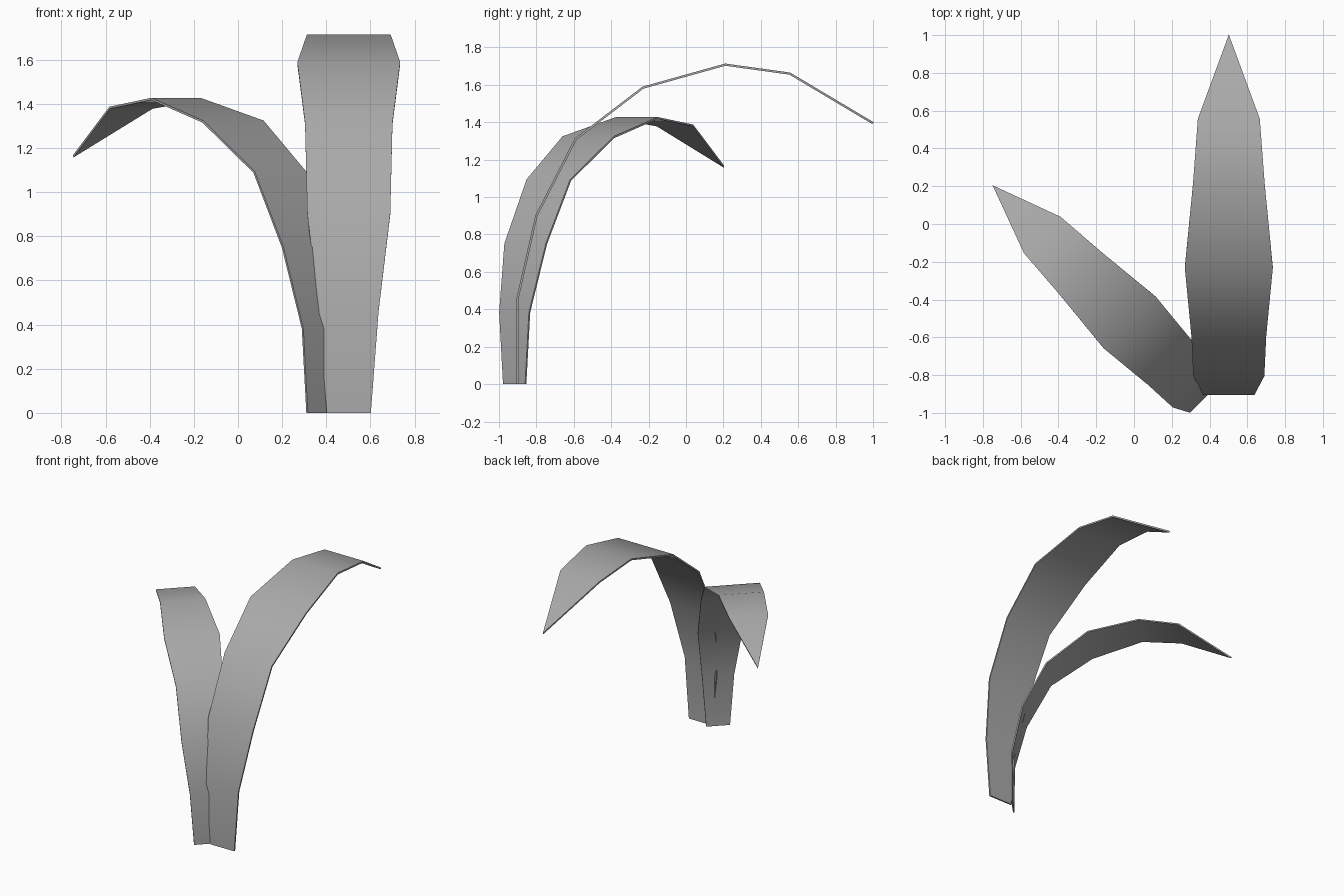
import bpy
import bmesh
from math import radians

cube = bpy.data.objects.get("Cube")
if cube:
    bpy.data.objects.remove(cube, do_unlink=True)

# One plain grey for both leaves
grey = bpy.data.materials.new("leaf grey")
grey.use_nodes = True
colour = (0.4, 0.4, 0.4, 1)
grey.diffuse_color = colour
grey.node_tree.nodes["Principled BSDF"].inputs["Base Color"].default_value = colour

# Arching leaf: reach from the root, height, half width
ARCH = [
    (0.0, 0.0, 0.10),
    (0.0, 0.46, 0.135),
    (0.10, 0.90, 0.188),
    (0.31, 1.31, 0.198),
    (0.67, 1.585, 0.233),
    (1.11, 1.708, 0.19),
    (1.455, 1.66, 0.164),
]
TIP = (0, 1.9, 1.395)
THICKNESS = 0.012


def make_leaf(name, root, turn, size):
    """Loft the arch into a strip ending in a point, then thicken it."""
    bm = bmesh.new()
    rows = [[bm.verts.new((side * w, y, z)) for side in (-1, 1)] for y, z, w in ARCH]
    for (a, b), (c, d) in zip(rows, rows[1:]):
        bm.faces.new((a, b, d, c))
    bm.faces.new((*rows[-1], bm.verts.new(TIP)))
    mesh = bpy.data.meshes.new(name)
    bm.to_mesh(mesh)
    bm.free()
    mesh.materials.append(grey)

    leaf = bpy.data.objects.new(name, mesh)
    bpy.context.collection.objects.link(leaf)
    leaf.location = (*root, 0)
    leaf.rotation_euler.z = radians(turn)
    leaf.scale = (size, size, size)

    bpy.ops.object.select_all(action="DESELECT")
    leaf.select_set(True)
    bpy.context.view_layer.objects.active = leaf
    shell = leaf.modifiers.new("thickness", "SOLIDIFY")
    shell.thickness = THICKNESS
    shell.offset = 0
    bpy.ops.object.modifier_apply(modifier=shell.name)
    bpy.ops.object.shade_smooth_by_angle(angle=radians(40))
    return leaf


make_leaf("tall_leaf", (0.502, -0.9), 0, 1.0)
make_leaf("short_leaf", (0.372, -0.916), 45, 0.833)
